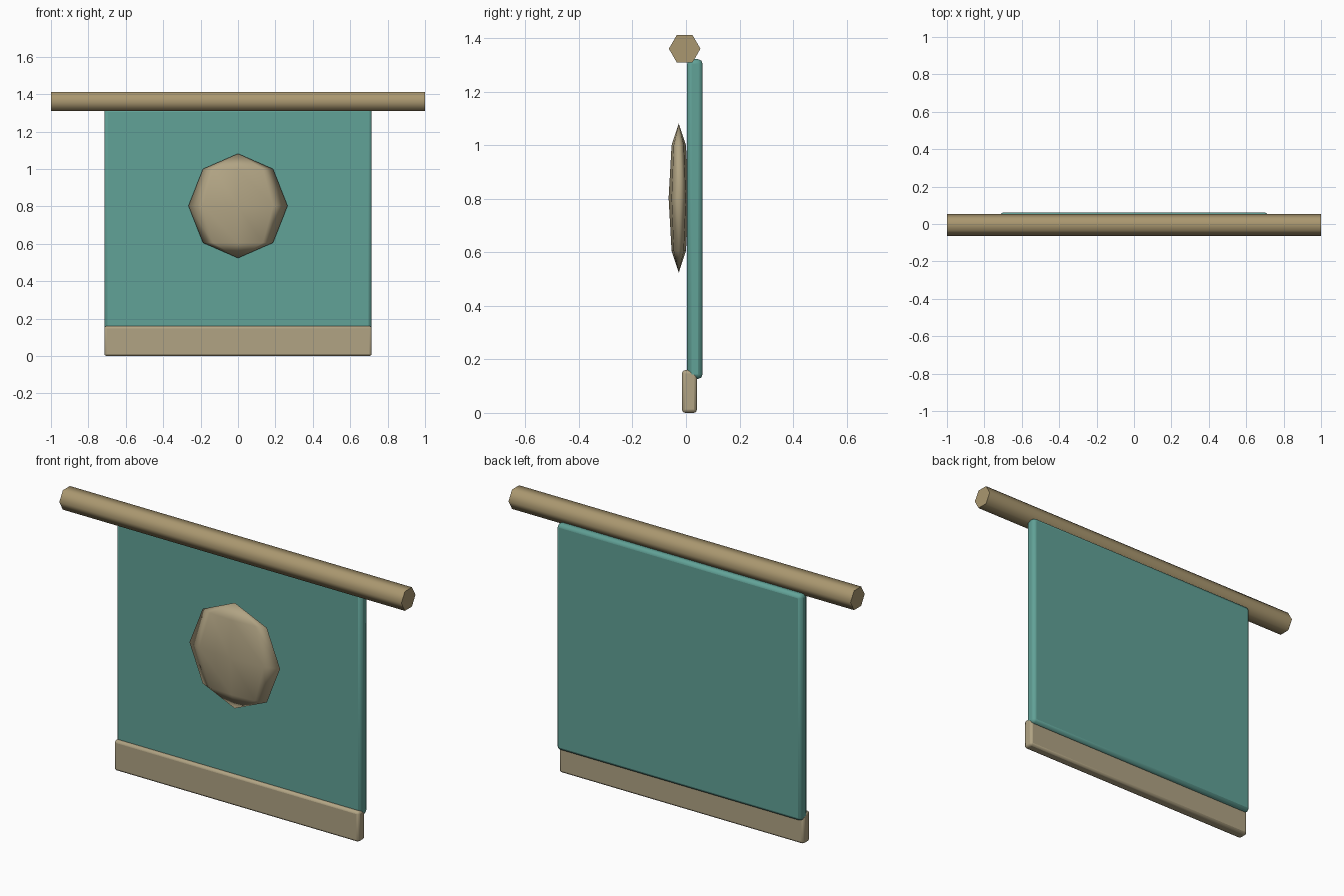
import bpy
import math

if "Cube" in bpy.data.objects:
    bpy.data.objects.remove(bpy.data.objects["Cube"])


def material(name, rgb):
    m = bpy.data.materials.new(name)
    m.diffuse_color = (*rgb, 1)
    m.use_nodes = True
    m.node_tree.nodes["Principled BSDF"].inputs["Base Color"].default_value = m.diffuse_color
    return m


wood = material("wood", (0.40, 0.31, 0.16))
cream = material("cream", (0.44, 0.37, 0.23))
teal = material("teal", (0.12, 0.36, 0.31))


def finish(name, mat, angle):
    ob = bpy.context.object
    ob.name = name
    ob.data.materials.append(mat)
    bpy.ops.object.transform_apply(location=False, rotation=True, scale=True)
    bpy.ops.object.shade_smooth_by_angle(angle=math.radians(angle))
    return ob


def rounded_panel(name, lo, hi, bevel, mat):
    # box between two corners with softened edges
    bpy.ops.mesh.primitive_cube_add(
        size=1, location=[(a + b) / 2 for a, b in zip(lo, hi)])
    bpy.context.object.scale = [b - a for a, b in zip(lo, hi)]
    ob = finish(name, mat, 50)
    mod = ob.modifiers.new("bevel", "BEVEL")
    mod.width = bevel
    mod.segments = 2
    # keep the shading modifier after the bevel
    ob.modifiers.move(len(ob.modifiers) - 1, 0)
    return ob


# hexagonal hanging rod
bpy.ops.mesh.primitive_cylinder_add(
    vertices=6, radius=0.059, depth=2, location=(0, -0.005, 1.361),
    rotation=(0, math.pi / 2, 0))
finish("hanging_rod", wood, 65)

# cloth and the weighted strip along its bottom
rounded_panel("banner_cloth", (-0.715, 0.004, 0.127), (0.715, 0.062, 1.322), 0.017, teal)
rounded_panel("bottom_strip", (-0.715, -0.015, 0), (0.715, 0.041, 0.16), 0.012, cream)

# flattened low-poly medallion on the front
bpy.ops.mesh.primitive_uv_sphere_add(
    segments=8, ring_count=4, radius=1, location=(0, -0.027, 0.803))
bpy.context.object.scale = (0.265, 0.038, 0.279)
finish("medallion", cream, 180)
